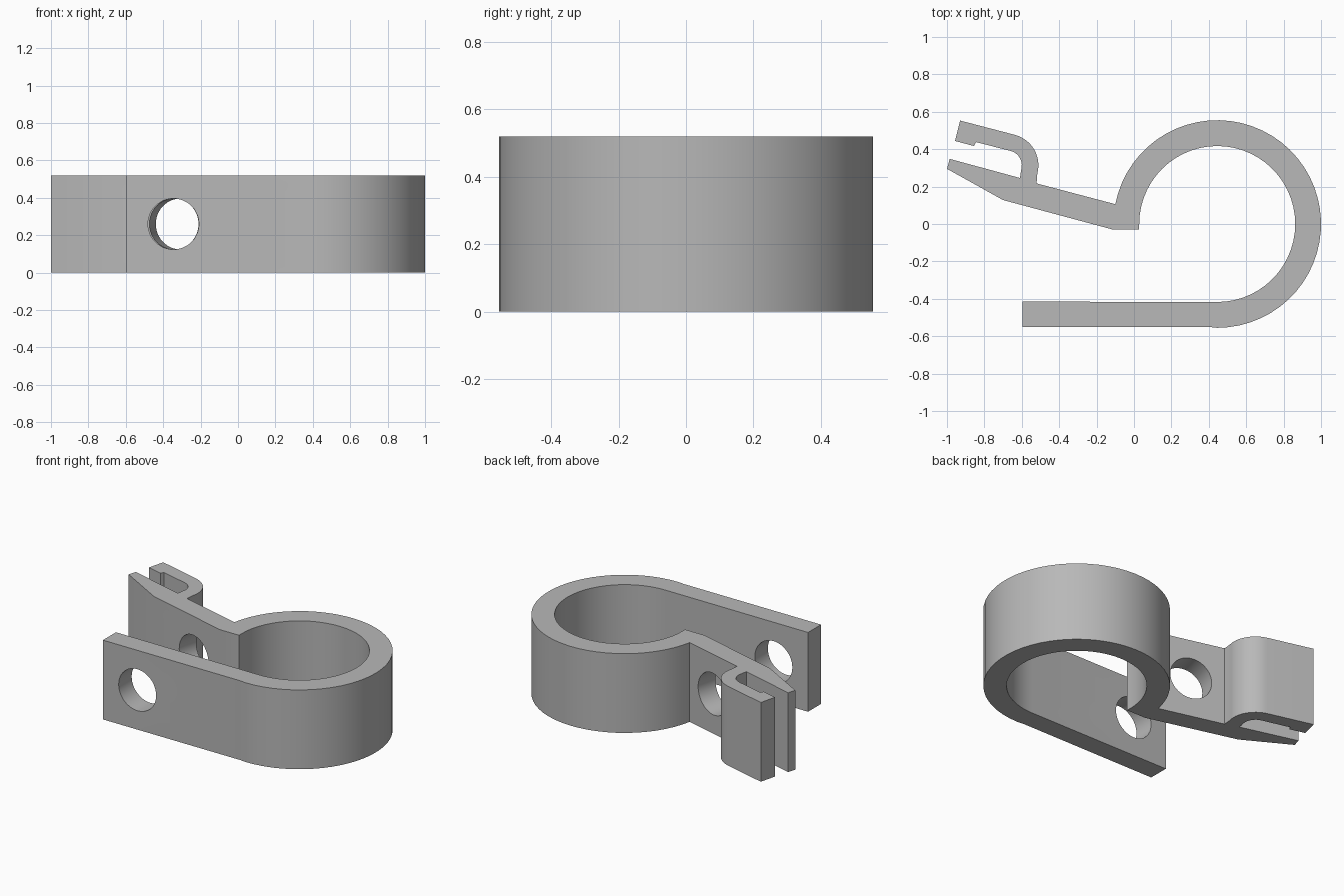
import bpy, bmesh
from math import sin, cos, radians
from mathutils import Vector, Matrix

HEIGHT = 0.52
TILT = radians(15)

if "Cube" in bpy.data.objects:
    bpy.data.objects.remove(bpy.data.objects["Cube"])

grey = bpy.data.materials.new("grey plastic")
grey.use_nodes = True
colour = (0.48, 0.48, 0.48, 1)
grey.diffuse_color = colour
grey.node_tree.nodes["Principled BSDF"].inputs["Base Color"].default_value = colour


def arc(center, radius, start, end, steps):
    """Points along a circular arc, angles in degrees."""
    angles = [radians(start + (end - start) * i / steps) for i in range(steps + 1)]
    return [(center[0] + radius * cos(a), center[1] + radius * sin(a)) for a in angles]


def finish(name, bm):
    bmesh.ops.recalc_face_normals(bm, faces=bm.faces)
    mesh = bpy.data.meshes.new(name)
    bm.to_mesh(mesh)
    bm.free()
    mesh.materials.append(grey)
    obj = bpy.data.objects.new(name, mesh)
    bpy.context.collection.objects.link(obj)
    return obj


def hole_cutter(name, x, y, angle):
    """Horizontal cylinder whose axis is turned from +y towards +x."""
    bm = bmesh.new()
    bmesh.ops.create_cone(bm, cap_ends=True, segments=48, radius1=0.136,
                          radius2=0.136, depth=0.24)
    turn = Matrix.Rotation(-angle, 4, "Z") @ Matrix.Rotation(radians(90), 4, "X")
    bmesh.ops.transform(bm, verts=bm.verts,
                        matrix=Matrix.Translation((x, y, HEIGHT / 2)) @ turn)
    obj = finish(name, bm)
    obj.hide_render = True
    return obj


# Clamp profile: straight plate, ring, tilted arm and latch hook
ring = (0.445, 0.0)
hook = (-0.679, 0.314)
profile = [(-0.595, -0.55), (-0.595, -0.415)]
profile += arc(ring, 0.417, -90, 180, 42)                  # ring bore
profile += [(0.028, -0.03), (-0.112, -0.03),               # arm, inner side
            (-0.70, 0.128), (-1.0, 0.295), (-0.985, 0.348),
            (-0.61, 0.246)]
profile += arc(hook, 0.079, -15, 75, 10)                   # latch slot
profile += [(-0.845, 0.438), (-0.856, 0.417), (-0.957, 0.444), (-0.93, 0.553)]
profile += arc(hook, 0.168, 75, -15, 12)                   # hook back
profile += [(-0.521, 0.217)]
profile += arc(ring, 0.555, 169, -90, 42)                  # ring outside
profile += [(0.40, -0.55)]

bm = bmesh.new()
face = bm.faces.new([bm.verts.new((x, y, 0)) for x, y in profile])
grown = bmesh.ops.extrude_face_region(bm, geom=[face], use_keep_orig=True)
top = [v for v in grown["geom"] if isinstance(v, bmesh.types.BMVert)]
bmesh.ops.translate(bm, verts=top, vec=Vector((0, 0, HEIGHT)))
clamp = finish("hose_clamp", bm)

# Screw holes through the plate and the arm
cutters = [hole_cutter("plate_hole_cutter", -0.345, -0.483, 0),
           hole_cutter("arm_hole_cutter", -0.325, 0.097, TILT)]
for cutter in cutters:
    cut = clamp.modifiers.new(cutter.name, "BOOLEAN")
    cut.operation = "DIFFERENCE"
    cut.solver = "EXACT"
    cut.object = cutter

bpy.context.view_layer.update()
depsgraph = bpy.context.evaluated_depsgraph_get()
clamp.data = bpy.data.meshes.new_from_object(clamp.evaluated_get(depsgraph))
clamp.modifiers.clear()
for cutter in cutters:
    bpy.data.objects.remove(cutter)

# Smooth the curves, keep the corners sharp
bpy.ops.object.select_all(action="DESELECT")
clamp.select_set(True)
bpy.context.view_layer.objects.active = clamp
bpy.ops.object.shade_smooth_by_angle(angle=radians(30))
